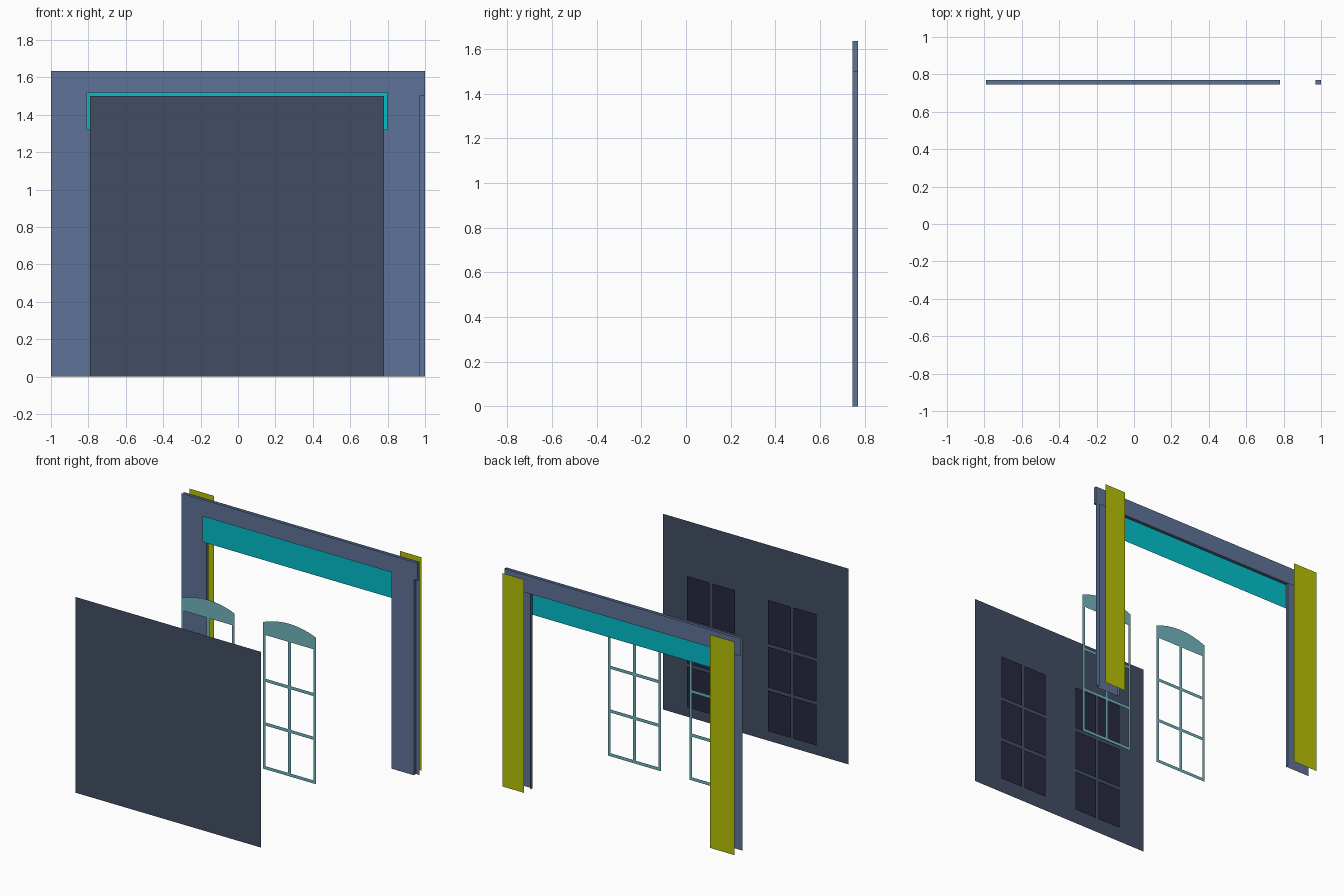
import bpy, bmesh, math

if "Cube" in bpy.data.objects:
    bpy.data.objects.remove(bpy.data.objects["Cube"])


def material(name, rgb):
    m = bpy.data.materials.new(name)
    m.diffuse_color = [(c / 255) ** 2.2 for c in rgb] + [1]
    m.use_nodes = True
    m.node_tree.nodes["Principled BSDF"].inputs["Base Color"].default_value = m.diffuse_color
    return m


def build(name, polys, mat):
    """Object from a list of polygons (lists of xyz points)."""
    bm = bmesh.new()
    for pts in polys:
        bm.faces.new([bm.verts.new(p) for p in pts])
    bmesh.ops.remove_doubles(bm, verts=bm.verts, dist=1e-5)
    me = bpy.data.meshes.new(name)
    bm.to_mesh(me)
    bm.free()
    me.materials.append(mat)
    ob = bpy.data.objects.new(name, me)
    bpy.context.collection.objects.link(ob)
    return ob


def sheet(x0, x1, z0, z1, y):
    """Upright rectangle facing the front."""
    return [(x0, y, z0), (x1, y, z0), (x1, y, z1), (x0, y, z1)]


def side(x, z0, z1, y0, y1):
    return [(x, y0, z0), (x, y1, z0), (x, y1, z1), (x, y0, z1)]


def level(x0, x1, z, y0, y1):
    return [(x0, y0, z), (x0, y1, z), (x1, y1, z), (x1, y0, z)]


blue = material("wall_blue", (94, 115, 150))
dark = material("panel_slate", (68, 79, 101))
glass = material("glass_dark", (43, 45, 66))
teal = material("strip_teal", (10, 190, 200))
sage = material("window_teal", (112, 180, 188))
olive = material("back_olive", (182, 192, 12))

F, B = 0.745, 0.77           # front and back of the surround
L, R, RE = -0.79, 0.78, 0.97  # opening edges, right pier edge
H, T = 1.5, 1.635            # opening height, total height

# Surround: two piers and a lintel with returns
build("surround_front", [
    sheet(-1, L, 0, H, F), sheet(R, RE, 0, H, F),
    sheet(-1, L, H, T, F), sheet(L, R, H, T, F),
    sheet(R, RE, H, T, F), sheet(RE, 1, H, T, F),
    side(L, 0, H, F, B), side(R, 0, H, F, B), side(RE, 0, H, F, B),
    side(1, H, T, F, B), level(L, R, H, F, B), level(RE, 1, H, F, B)], blue)

# Set-back sheet behind the lintel and at the right edge
build("surround_back", [sheet(-1, RE, H, T, B), sheet(RE, 1, H, T, B),
                        sheet(RE, 1, 0, H, B)], blue)

# Strip hanging in the opening
build("lintel_strip", [sheet(-0.81, 0.80, 1.32, 1.52, 0.725)], teal)

# Rear pier panels
for name, x0, x1 in (("left", -1, L), ("right", 0.785, RE)):
    build(f"rear_panel_{name}", [sheet(x0, x1, 0, T, 0.838)], olive)

# Large front panel
build("front_panel", [sheet(L, R, 0, H, -0.838)], dark)

# Windows: flat arched frames and the matching panes behind the front panel
W, bar, bottom, head, spring = 0.224, 0.024, 0.066, 1.095, 1.19
step = (head - bottom - bar) / 3
for name, cx in (("left", -0.336), ("right", 0.354)):
    y = 0.118
    frame = [sheet(cx - W, cx - W + 0.02, bottom, head, y),
             sheet(cx + W - 0.02, cx + W, bottom, head, y)]
    panes = []
    for i in range(3):
        z = bottom + i * step
        top = z + bar + step - (bar if i < 2 else 0)
        frame.append(sheet(cx - W + 0.02, cx + W - 0.02, z, z + bar, y))
        frame.append(sheet(cx - bar / 2, cx + bar / 2, z + bar, z + step, y))
        if i == 2:
            frame[-1] = sheet(cx - bar / 2, cx + bar / 2, z + bar, head, y)
        for s in (-1, 1):
            xa, xb = sorted((cx + s * bar / 2, cx + s * (W - 0.02)))
            panes.append(sheet(xa, xb, z + bar, min(z + step, head) if i < 2 else head, -0.807))
    n = 8
    arch = [(cx - W + 2 * W * k / n, y,
             spring + 0.045 * (1 - (2 * k / n - 1) ** 2)) for k in range(n, -1, -1)]
    frame.append([(cx - W, y, head), (cx + W, y, head)] + arch)
    build(f"window_frame_{name}", frame, sage)
    build(f"window_panes_{name}", panes, glass)
